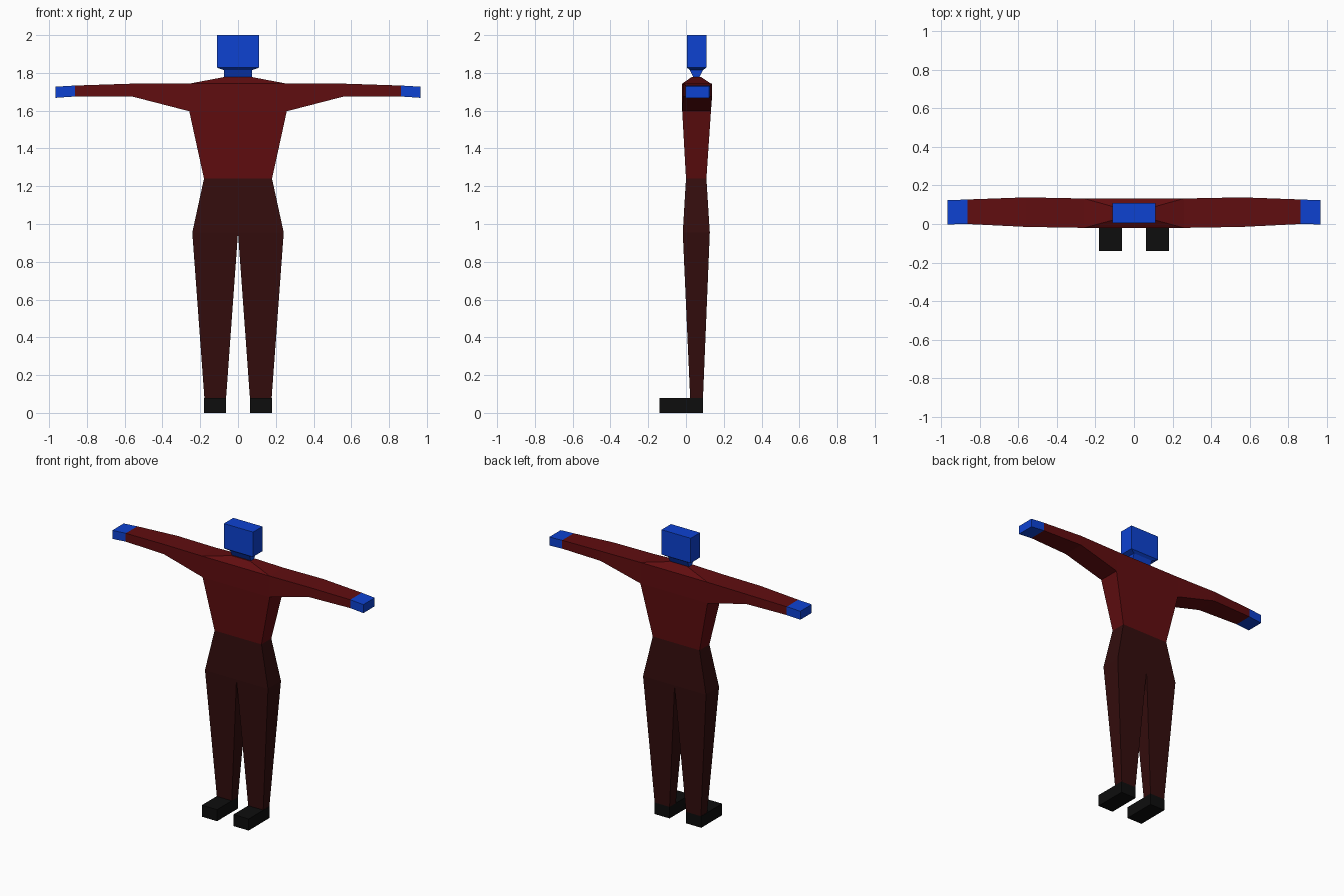
import bpy, bmesh

if "Cube" in bpy.data.objects:
    bpy.data.objects.remove(bpy.data.objects["Cube"])


def material(name, rgb):
    m = bpy.data.materials.new(name)
    m.diffuse_color = (*rgb, 1)
    m.use_nodes = True
    m.node_tree.nodes["Principled BSDF"].inputs["Base Color"].default_value = m.diffuse_color
    return m


BLUE = material("bright blue", (0.004, 0.054, 0.64))
RED = material("dark red", (0.118, 0.004, 0.005))
MAROON = material("deep maroon", (0.033, 0.004, 0.004))
BLACK = material("black", (0.004, 0.004, 0.004))


def loft(name, mat, axis, rings, cap_start=True, cap_end=True, opening=None):
    """Loft rectangles (position, a0, a1, b0, b1) along x or z, then mirror across x.
    Faces on the centre plane, and those matching the opening rule, are left out."""
    bm = bmesh.new()
    loops = []
    for p, a0, a1, b0, b1 in rings:
        corners = [(a0, b0), (a1, b0), (a1, b1), (a0, b1)]
        loops.append([bm.verts.new((a, b, p) if axis == "z" else (p, a, b))
                      for a, b in corners])
    for lo, hi in zip(loops, loops[1:]):
        for i in range(4):
            j = (i + 1) % 4
            bm.faces.new((lo[i], lo[j], hi[j], hi[i]))
    if cap_start:
        bm.faces.new(loops[0][::-1])
    if cap_end:
        bm.faces.new(loops[-1])
    bmesh.ops.recalc_face_normals(bm, faces=bm.faces)
    extra = [f for f in bm.faces if all(abs(v.co.x) < 1e-5 for v in f.verts)
             or (opening and opening(f))]
    bmesh.ops.delete(bm, geom=extra, context="FACES_ONLY")
    mesh = bpy.data.meshes.new(name)
    bm.to_mesh(mesh)
    bm.free()
    mesh.materials.append(mat)
    ob = bpy.data.objects.new(name, mesh)
    bpy.context.collection.objects.link(ob)
    mirror = ob.modifiers.new("Mirror", "MIRROR")
    mirror.use_axis[0] = True
    return ob


# Head with a tapering neck
loft("head", BLUE, "z", [(1.775, 0, 0.073, 0.04, 0.07),
                         (1.815, 0, 0.075, 0.02, 0.09),
                         (1.828, 0, 0.112, 0.005, 0.108),
                         (2.0, 0, 0.112, 0.005, 0.108)])

# Shirt body, open at the waist and where the sleeves join
loft("torso", RED, "z", [(1.24, 0, 0.18, 0.0, 0.108),
                         (1.597, 0, 0.258, -0.02, 0.132),
                         (1.743, 0, 0.258, -0.02, 0.132),
                         (1.778, 0, 0.073, 0.03, 0.08)],
     cap_start=False,
     opening=lambda f: all(abs(v.co.x - 0.258) < 1e-4 for v in f.verts))

# Sleeves and hands
loft("sleeves", RED, "x", [(0.258, -0.02, 0.132, 1.597, 1.743),
                           (0.56, -0.015, 0.138, 1.675, 1.743),
                           (0.863, 0.0, 0.127, 1.675, 1.733)],
     cap_start=False, cap_end=False)
loft("hands", BLUE, "x", [(0.863, 0.0, 0.127, 1.675, 1.733),
                          (0.965, -0.002, 0.123, 1.668, 1.727)],
     cap_start=False)

# Trousers: hips narrowing to two separate ankles
loft("trousers", MAROON, "z", [(0.08, 0.063, 0.178, 0.022, 0.09),
                               (0.955, 0, 0.242, -0.017, 0.126),
                               (1.24, 0, 0.18, 0.0, 0.108)],
     cap_end=False)

# Shoes
loft("shoes", BLACK, "z", [(0, 0.063, 0.18, -0.14, 0.09),
                           (0.08, 0.063, 0.18, -0.14, 0.09)])
